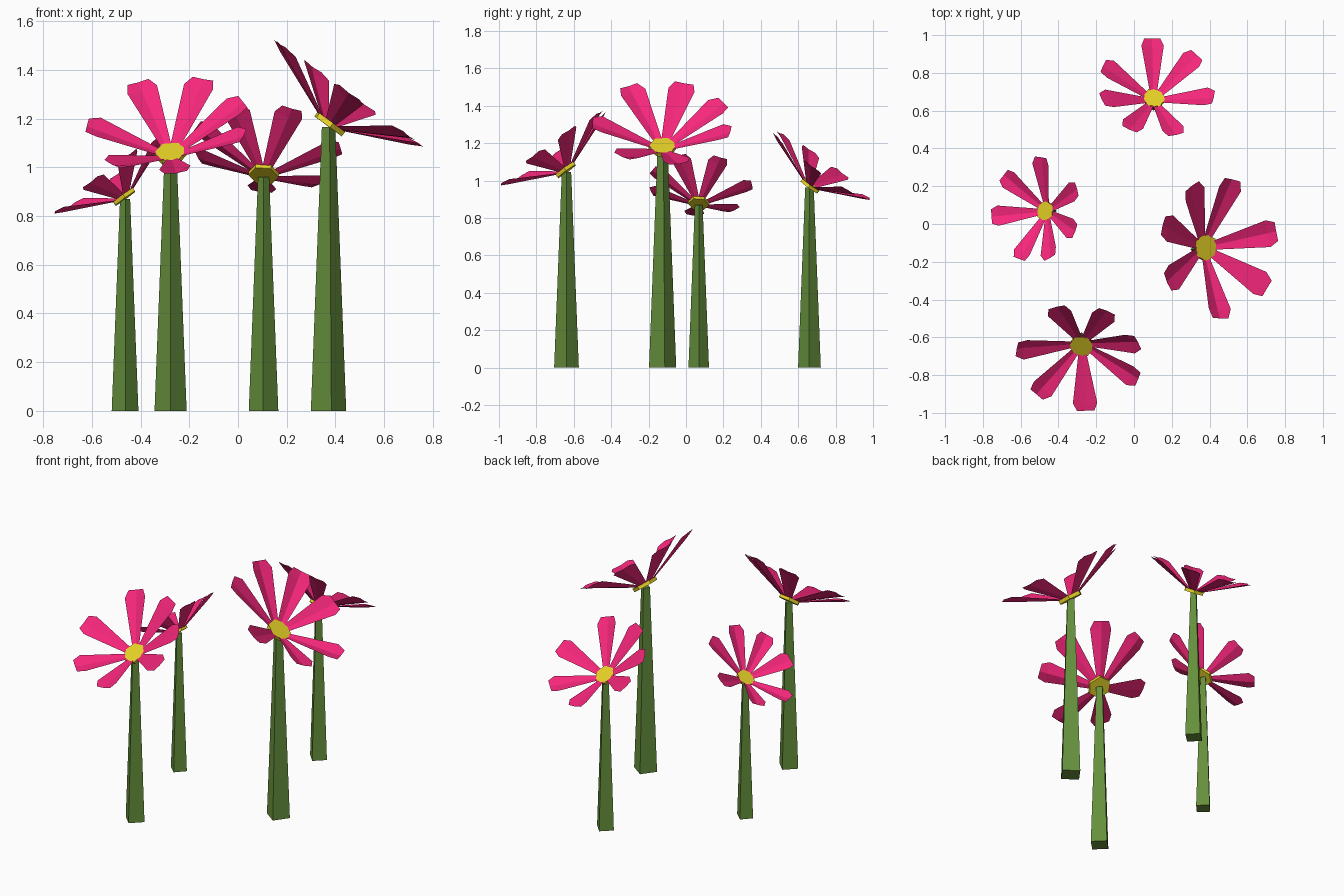
import bpy, bmesh
from math import radians
from mathutils import Matrix, Vector

if "Cube" in bpy.data.objects:
    bpy.data.objects.remove(bpy.data.objects["Cube"])


def material(name, rgb):
    m = bpy.data.materials.new(name)
    m.diffuse_color = (*rgb, 1)
    m.use_nodes = True
    m.node_tree.nodes["Principled BSDF"].inputs["Base Color"].default_value = m.diffuse_color
    return m


GREEN = material("stem_green", (0.13, 0.275, 0.045))
YELLOW = material("center_yellow", (0.80, 0.65, 0.02))
PINK = material("petal_pink", (0.93, 0.02, 0.20))


def make(name, bm, mat, matrix):
    me = bpy.data.meshes.new(name)
    bm.to_mesh(me)
    bm.free()
    me.materials.append(mat)
    ob = bpy.data.objects.new(name, me)
    me.transform(matrix)
    bpy.context.collection.objects.link(ob)
    return ob


def cone(sides, r1, r2, z0, z1, turn=0):
    bm = bmesh.new()
    bmesh.ops.create_cone(bm, cap_ends=True, segments=sides, radius1=r1,
                          radius2=r2, depth=z1 - z0)
    spin = Matrix.Rotation(radians(turn), 4, 'Z')
    bm.transform(Matrix.Translation((0, 0, (z0 + z1) / 2)) @ spin)
    return bm


# Petal outline: distance along petal, half width, edge lift
PROFILE = [(0.056, 0.022, 0.003), (0.318, 0.065, 0.014), (0.362, 0.046, 0.003)]
# Petals: angle clockwise from the back, length factor, rise
PETALS = [(-136, 1.0, 25), (-81, 1.02, 24), (-20, 1.07, 22), (24, 1.07, 22),
          (66, 1.03, 24), (108, 1.0, 25), (174, 1.0, 25)]


def petals():
    bm = bmesh.new()
    for angle, length, rise in PETALS:
        # Petal points along +y, creased down its middle, then lifted and spun
        m = (Matrix.Translation((0, 0, -0.015))
             @ Matrix.Rotation(radians(-angle), 4, 'Z')
             @ Matrix.Rotation(radians(rise), 4, 'X'))
        rows = [[bm.verts.new(m @ Vector((s * w, y * (length if w > 0.03 else 1),
                                          lift if s else -lift * 0.3)))
                 for s in (-1, 0, 1)] for y, w, lift in PROFILE]
        # Each half of the petal is one strip either side of the crease
        for r, q in zip(rows, rows[1:]):
            for i in (0, 1):
                bm.faces.new((r[i], r[i + 1], q[i + 1], q[i]))
    return bm


# Flowers: x, y, scale, yaw
FLOWERS = [(-0.277, -0.639, 1.0, 0), (0.372, -0.125, 1.115, 99),
           (0.105, 0.66, 0.92, 178), (-0.464, 0.068, 0.832, -88)]

for n, (x, y, s, yaw) in enumerate(FLOWERS, 1):
    base = (Matrix.Translation((x, y, 0)) @ Matrix.Rotation(radians(yaw), 4, 'Z')
            @ Matrix.Scale(s, 4))
    head = (base @ Matrix.Translation((0, -0.003, 1.055))
            @ Matrix.Rotation(radians(36), 4, 'X')
            @ Matrix.Rotation(radians(-5), 4, 'Y'))
    # Square tapering stem with a corner facing front
    make(f"stem_{n}", cone(4, 0.066, 0.025, 0, 1.045), GREEN, base)
    # Hexagonal flower center
    make(f"flower_center_{n}", cone(6, 0.068, 0.068, -0.008, 0.012, 30), YELLOW, head)
    # Ring of seven petals
    make(f"petals_{n}", petals(), PINK, head)
